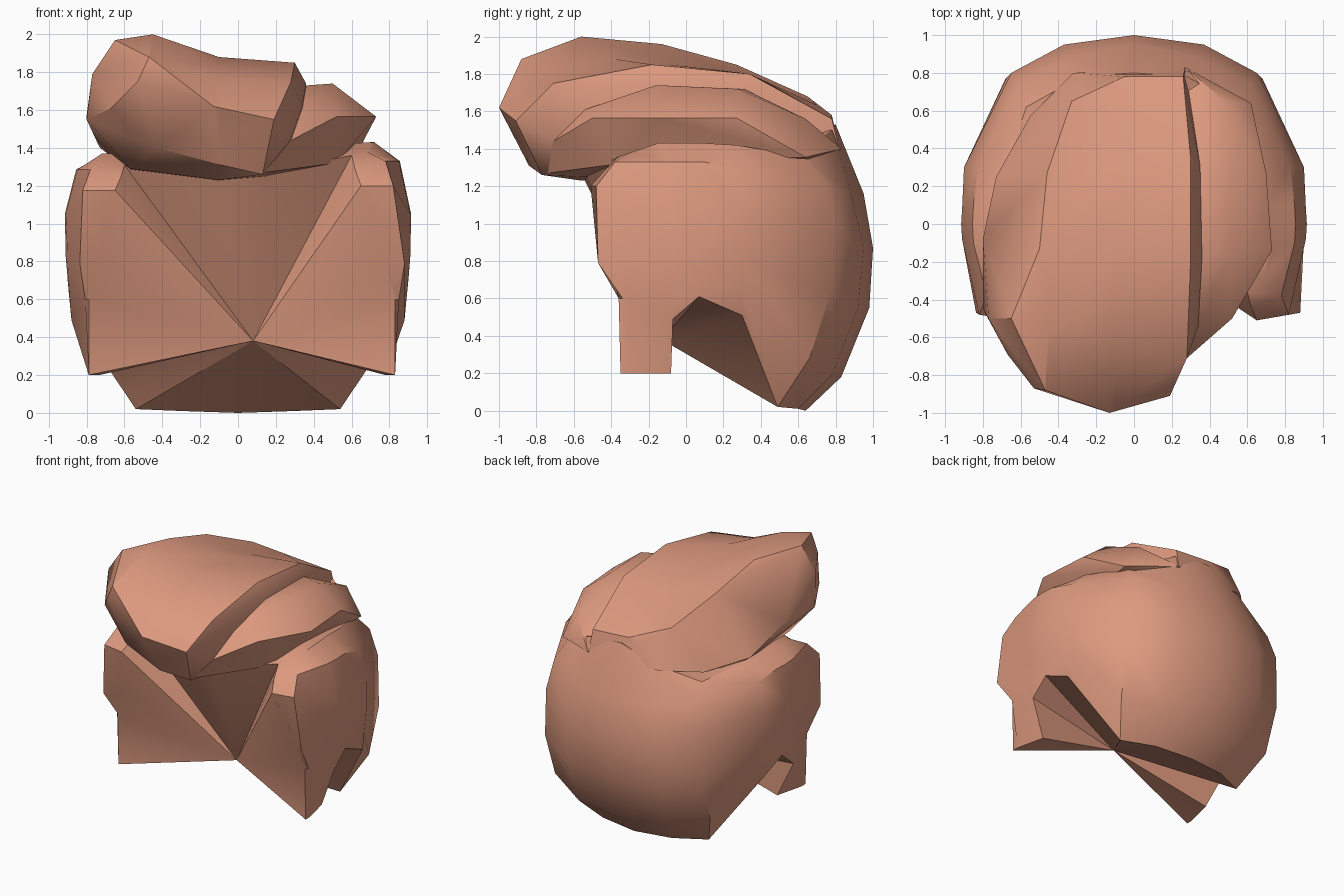
import bpy, bmesh, math

hair = bpy.data.materials.new("salmon hair")
hair.diffuse_color = (0.72, 0.32, 0.21, 1)


def finish(bm, name, angle):
    bmesh.ops.recalc_face_normals(bm, faces=bm.faces[:])
    me = bpy.data.meshes.new(name)
    bm.to_mesh(me)
    bm.free()
    me.materials.append(hair)
    ob = bpy.data.objects.new(name, me)
    bpy.context.collection.objects.link(ob)
    bpy.ops.object.select_all(action='DESELECT')
    ob.select_set(True)
    bpy.context.view_layer.objects.active = ob
    bpy.ops.object.shade_smooth_by_angle(angle=math.radians(angle))
    return ob


def hull_lock(name, points, dip_x=None, dip=0):
    """Convex lock of hair; its top may sag along the line x = dip_x."""
    bm = bmesh.new()
    for p in points:
        bm.verts.new(p)
    res = bmesh.ops.convex_hull(bm, input=bm.verts[:])
    junk = [v for v in res["geom_interior"] + res["geom_unused"] if isinstance(v, bmesh.types.BMVert)]
    bmesh.ops.delete(bm, geom=list(set(junk)), context='VERTS')
    if dip_x is not None:
        bmesh.ops.bisect_plane(bm, geom=bm.verts[:] + bm.edges[:] + bm.faces[:],
                               plane_co=(dip_x, 0, 0), plane_no=(1, 0, 0), dist=1e-4)
        for v in bm.verts:
            if abs(v.co.x - dip_x) < 1e-3 and v.co.z > 1.7:
                v.co.z -= dip
    return finish(bm, name, 32)


# Lower hair: half columns from the hairline to the back, each from bottom to top
side_columns = [
    [(.83, -.35, .20), (.83, -.36, .60), (.77, -.41, .80), (.65, -.51, 1.20), (.62, -.44, 1.28), (.60, -.36, 1.36)],
    [(.83, -.30, .20), (.85, -.34, .60), (.88, -.47, .79), (.82, -.48, 1.20), (.78, -.38, 1.33), (.68, -.30, 1.38)],
    [(.78, -.08, .20), (.88, -.08, .49), (.90, -.08, .80), (.91, -.08, 1.05), (.85, -.10, 1.33), (.72, -.15, 1.43)],
    [(.88, -.07, .49), (.89, -.04, .60), (.91, -.01, .82), (.915, 0, 1.05), (.855, 0, 1.33), (.71, -.02, 1.43)],
    [(.88, .07, .61), (.90, .08, .70), (.91, .08, .85), (.91, .08, 1.05), (.85, .10, 1.33), (.70, .10, 1.43)],
]
back_columns = [
    [(.87, .30, .51), (.88, .30, .65), (.90, .30, .82), (.90, .30, 1.05), (.83, .30, 1.28), (.69, .27, 1.42)],
    [(.54, .49, .02), (.67, .66, .28), (.68, .77, .62), (.65, .80, 1.0), (.62, .74, 1.22), (.57, .62, 1.36)],
    [(.30, .60, .01), (.38, .78, .19), (.40, .92, .55), (.37, .95, .87), (.35, .88, 1.17), (.28, .78, 1.50)],
]
middle = [(0, .64, 0), (0, .83, .18), (0, .98, .55), (0, 1.0, .87), (0, .95, 1.16), (0, .80, 1.53)]


def left(p):
    # the left side is a little lower on top and narrower at the sideburn
    x, y, z = p
    if y < -.2 and z < 1:
        x *= .95
    if abs(y + .08) < .001 and z < .3:
        x *= .94
    return (-x, y, z if z < 1.05 else 1.05 + (z - 1.05) * .84)


half = side_columns + back_columns
bm = bmesh.new()
cols = [[bm.verts.new(left(p)) for p in c] for c in half]
cols.append([bm.verts.new(p) for p in middle])
cols += [[bm.verts.new(p) for p in c] for c in reversed(half)]
for a, b in zip(cols, cols[1:]):
    for i in range(5):
        bm.faces.new((a[i], b[i], b[i + 1], a[i + 1]))

# Hollow face side: a fan from the whole hairline to one inner point
brow = [bm.verts.new(p) for p in ((.14, -.54, 1.27), (-.10, -.55, 1.25))]
apex = bm.verts.new((.08, -.13, .38))
crown = bm.verts.new((0, .1, 1.40))
bottom_loop = [c[0] for c in cols] + cols[-1][1:] + brow + cols[0][:0:-1]
top_loop = [c[-1] for c in cols] + brow
for loop, tip in ((bottom_loop, apex), (top_loop, crown)):
    for a, b in zip(loop, loop[1:] + loop[:1]):
        bm.faces.new((a, b, tip))
finish(bm, "lower_hair", 36)

# Large swept quiff leaning to the left and front
hull_lock("quiff", [
    # top plate
    (-.47, -.88, 1.88), (-.45, -.56, 2.0), (-.50, -.13, 1.96), (-.46, .27, 1.85), (-.33, .65, 1.68),
    (-.05, .78, 1.58), (.26, .78, 1.56), (.30, .34, 1.80), (.30, -.18, 1.85), (.28, -.71, 1.75),
    (.19, -.91, 1.55), (-.13, -1.0, 1.62),
    # left flank
    (-.65, -.50, 1.97), (-.77, -.50, 1.79), (-.53, -.87, 1.75), (-.67, -.69, 1.61), (-.80, -.45, 1.55),
    (-.80, -.08, 1.57), (-.73, .25, 1.40), (-.55, .57, 1.36), (-.32, .80, 1.40),
    # underside and right wall
    (-.43, -.77, 1.40), (-.09, -.84, 1.31), (.13, -.77, 1.26), (-.57, -.45, 1.29), (-.10, -.56, 1.23),
    (.14, -.56, 1.25), (.28, -.71, 1.45), (.34, -.54, 1.62), (.36, -.18, 1.74), (.35, .31, 1.72),
    (.27, .82, 1.40), (-.55, .2, 1.27), (.3, .4, 1.25)], dip_x=-.1, dip=.05)

# Smaller lock beside the quiff, with an undercut outer edge
hull_lock("side_lock", [
    (.28, -.71, 1.44), (.34, -.54, 1.61), (.36, -.18, 1.73), (.50, -.16, 1.74), (.50, .28, 1.72),
    (.35, .31, 1.72), (.52, -.50, 1.565), (.73, -.14, 1.565), (.70, .27, 1.565), (.49, .64, 1.56),
    (.27, .83, 1.40), (.62, .64, 1.355), (.52, -.36, 1.32), (.60, -.10, 1.40), (.60, .26, 1.40),
    (.14, -.74, 1.27), (.14, -.50, 1.25), (.20, .70, 1.30)])
